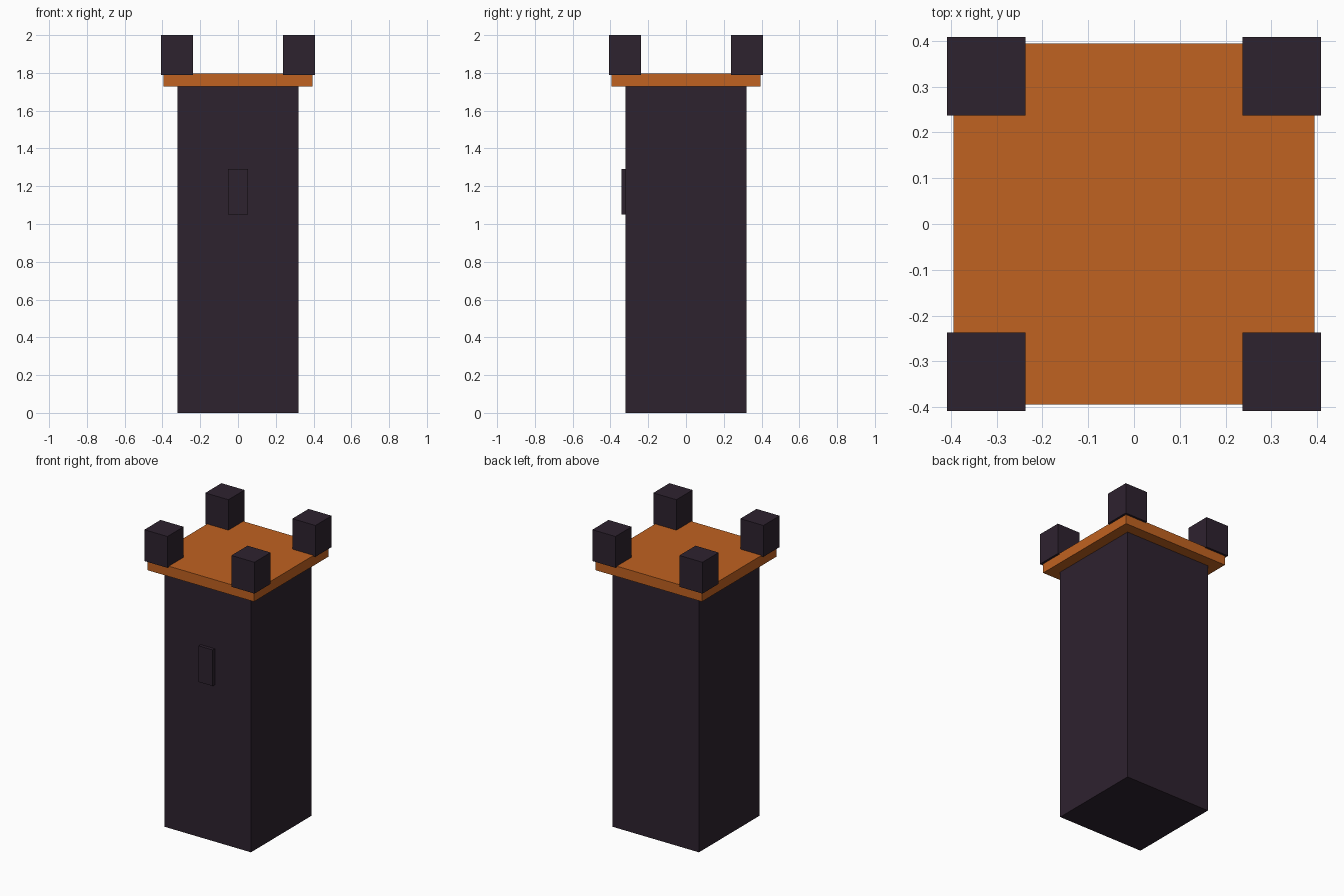
import bpy

cube = bpy.data.objects.get("Cube")
if cube:
    bpy.data.objects.remove(cube, do_unlink=True)


def material(name, rgb):
    mat = bpy.data.materials.new(name)
    mat.use_nodes = True
    mat.diffuse_color = (*rgb, 1)
    mat.node_tree.nodes["Principled BSDF"].inputs["Base Color"].default_value = (*rgb, 1)
    return mat


def box(name, low, high, mat):
    """Axis-aligned box between two corners."""
    center = [(a + b) / 2 for a, b in zip(low, high)]
    bpy.ops.mesh.primitive_cube_add(size=1, location=center)
    obj = bpy.context.object
    obj.name = name
    obj.scale = [b - a for a, b in zip(low, high)]
    bpy.ops.object.transform_apply(location=False, rotation=False, scale=True)
    obj.data.materials.append(mat)
    return obj


stone = material("dark plum stone", (0.027, 0.016, 0.028))
orange = material("burnt orange", (0.527, 0.122, 0.015))

# Tower shaft and overhanging roof platform
box("tower_shaft", (-0.32, -0.32, 0), (0.32, 0.32, 1.727), stone)
box("roof_platform", (-0.394, -0.394, 1.727), (0.394, 0.394, 1.796), orange)

# Raised window slab on the front
box("front_window", (-0.052, -0.342, 1.05), (0.052, -0.31, 1.292), stone)

# One battlement block on each corner
INNER, OUTER = 0.237, 0.408
MIDDLE, HALF = (INNER + OUTER) / 2, (OUTER - INNER) / 2
for side, sx in (("left", 1), ("right", -1)):
    for end, sy in (("front", -1), ("back", 1)):
        x, y = sx * MIDDLE, sy * MIDDLE
        box(f"{end}_{side}_battlement",
            (x - HALF, y - HALF, 1.79), (x + HALF, y + HALF, 2.0), stone)
